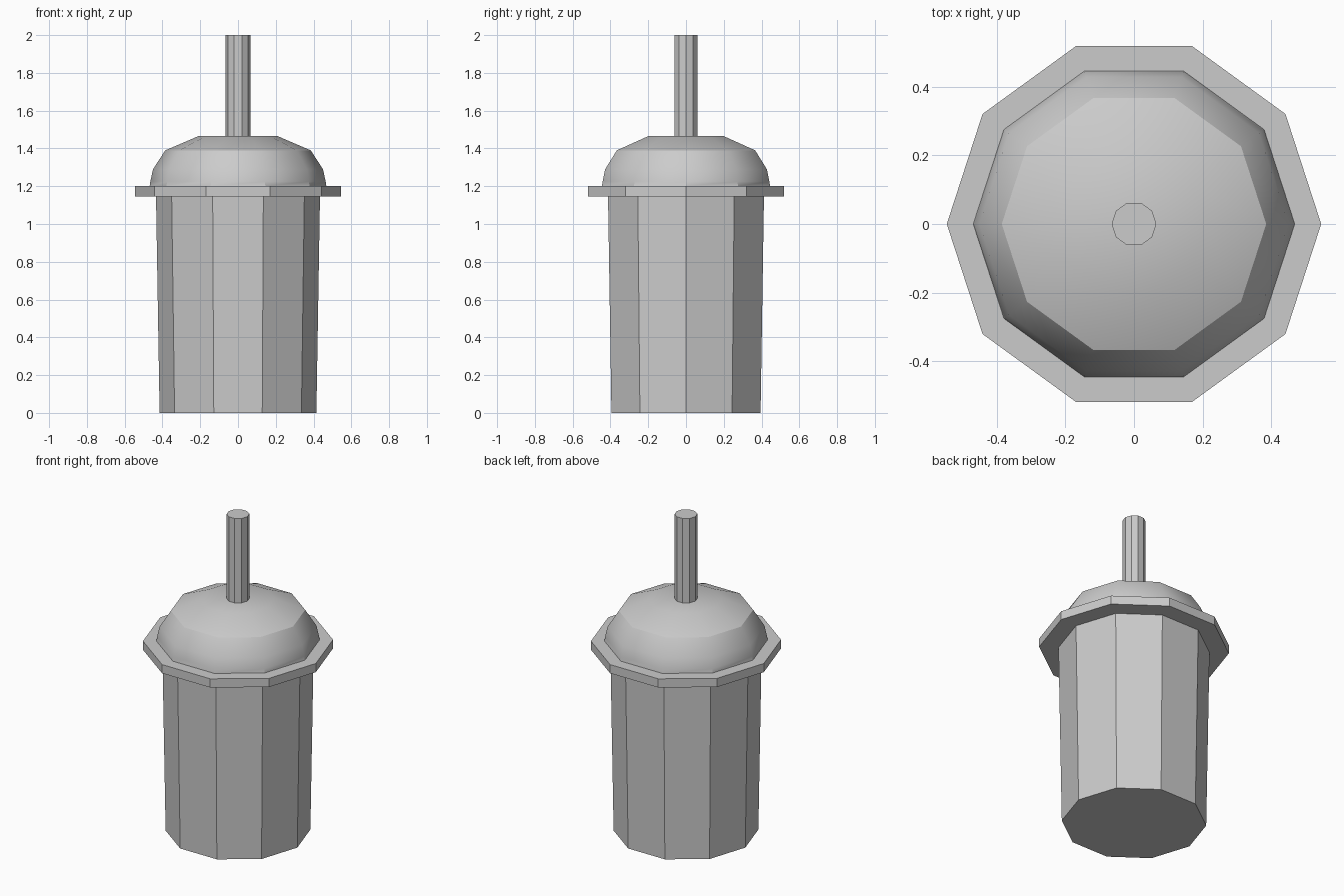
import bpy, bmesh, math

if "Cube" in bpy.data.objects:
    bpy.data.objects.remove(bpy.data.objects["Cube"])

SIDES = 10


def lathe(name, profile, cap_bottom=True, cap_top=True):
    """Ten-sided solid from a list of (radius, z) rings, bottom to top."""
    bm = bmesh.new()
    rings = []
    for r, z in profile:
        rings.append([bm.verts.new((r * math.cos(math.tau * i / SIDES),
                                    r * math.sin(math.tau * i / SIDES), z))
                      for i in range(SIDES)])
    for lo, hi in zip(rings, rings[1:]):
        for i in range(SIDES):
            j = (i + 1) % SIDES
            bm.faces.new((lo[i], lo[j], hi[j], hi[i]))
    if cap_bottom:
        bm.faces.new(rings[0][::-1])
    if cap_top:
        bm.faces.new(rings[-1])
    mesh = bpy.data.meshes.new(name)
    bm.to_mesh(mesh)
    bm.free()
    obj = bpy.data.objects.new(name, mesh)
    bpy.context.collection.objects.link(obj)
    return obj


# Tapered cup and the flat lid rim
lathe("cup_body", [(0.415, 0), (0.434, 1.145)])
lathe("lid_rim", [(0.545, 1.145), (0.545, 1.20)])

# Domed lid: smooth, with a crease round the shoulder and at the base collar
CREASE = 1.39
COLLAR = 1.225
dome = lathe("lid_dome", [(0.468, 1.20), (0.464, COLLAR), (0.45, 1.29),
                          (0.385, CREASE), (0.208, 1.466)], cap_bottom=False)
bm = bmesh.new()
bm.from_mesh(dome.data)
for f in bm.faces:
    f.smooth = True
for e in bm.edges:
    zs = [v.co.z for v in e.verts]
    on_crease = all(abs(z - CREASE) < 0.001 for z in zs)
    on_collar = max(zs) < COLLAR + 0.001 and abs(zs[0] - zs[1]) > 0.001
    if on_crease or on_collar:
        e.smooth = False
bm.to_mesh(dome.data)
bm.free()

# Straw
lathe("straw", [(0.065, 1.46), (0.065, 2.0)])
